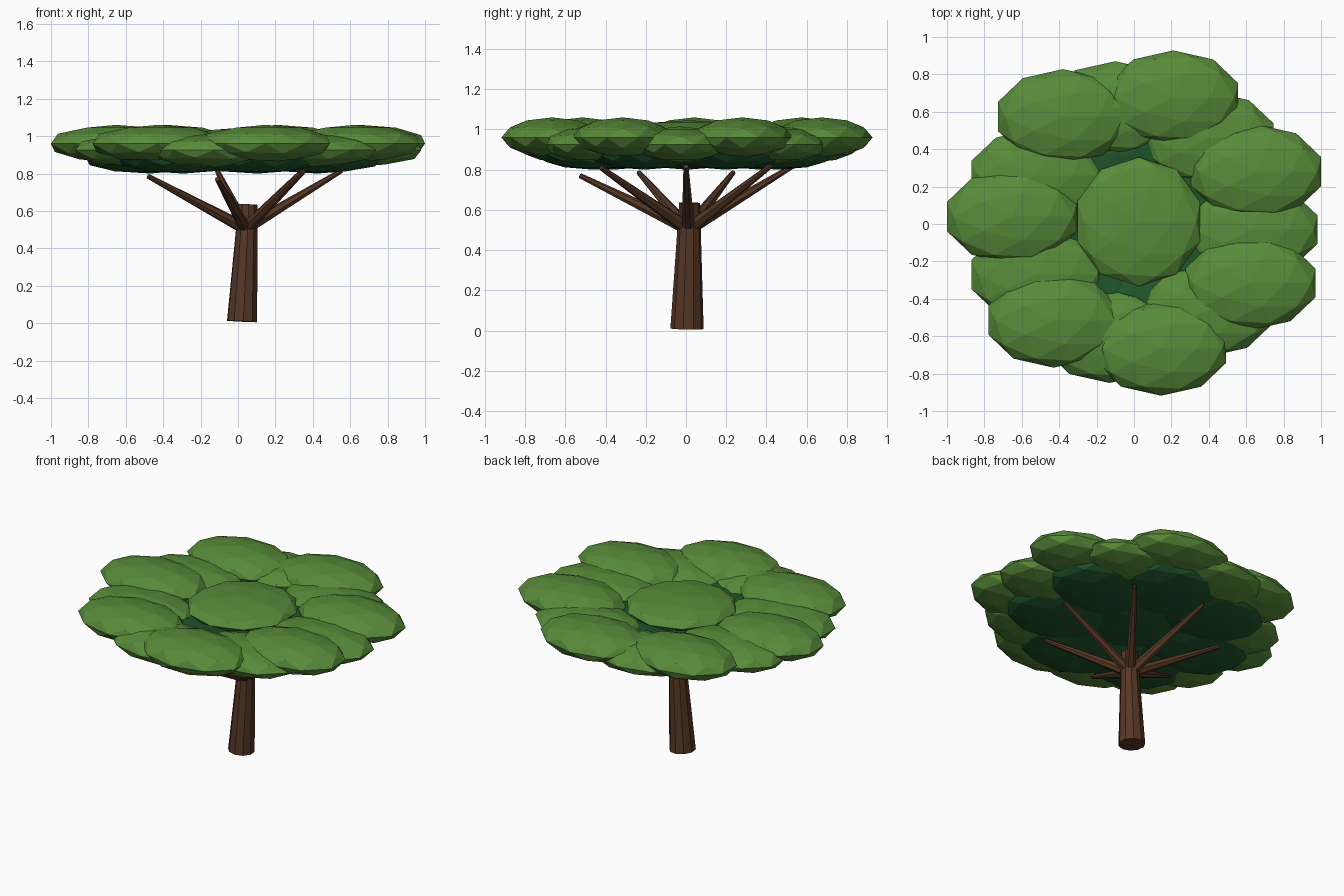
import bpy, math
from mathutils import Vector

if "Cube" in bpy.data.objects:
    bpy.data.objects.remove(bpy.data.objects["Cube"])


def material(name, rgb):
    m = bpy.data.materials.new(name)
    m.diffuse_color = (*rgb, 1)
    m.use_nodes = True
    m.node_tree.nodes["Principled BSDF"].inputs["Base Color"].default_value = m.diffuse_color
    return m


BARK = material("bark brown", (0.092, 0.038, 0.018))
LEAF = material("leaf green", (0.098, 0.26, 0.042))
SHADE = material("deep green", (0.014, 0.092, 0.024))


def blob(name, centre, radii, mat):
    """Flattened low-poly leaf clump."""
    bpy.ops.mesh.primitive_ico_sphere_add(subdivisions=2, radius=1, location=centre)
    o = bpy.context.object
    o.name = name
    o.scale = radii
    o.data.materials.append(mat)


def limb(name, start, end, r1, r2, sides):
    """Tapered round limb between two points."""
    a, b = Vector(start), Vector(end)
    d = b - a
    bpy.ops.mesh.primitive_cone_add(vertices=sides, radius1=r1, radius2=r2,
                                    depth=d.length, location=(a + b) / 2)
    o = bpy.context.object
    o.name = name
    o.rotation_mode = 'QUATERNION'
    o.rotation_quaternion = d.to_track_quat('Z', 'Y')
    o.data.materials.append(BARK)


STEP = math.tau / 7

# Leaning trunk
limb("trunk", (0.022, 0.005, 0.009), (0.053, 0.018, 0.635), 0.083, 0.052, 10)

# Seven spreading branches
tip_heights = [0.815, 0.82, 0.815, 0.785, 0.785, 0.77, 0.81]
for i, z in enumerate(tip_heights):
    a = i * STEP
    c, s = math.cos(a), math.sin(a)
    limb("branch", (0.04 + 0.01 * c, 0.012 + 0.01 * s, 0.51),
         (0.01 + 0.545 * c, 0.54 * s, z), 0.034, 0.013, 7)

# Dark underside clumps
for i in range(7):
    a = math.radians(25) + i * STEP
    blob("under_leaves", (0.47 * math.cos(a), 0.47 * math.sin(a), 0.88),
         (0.36, 0.29, 0.08), SHADE)
blob("under_leaves_centre", (0.01, 0, 0.885), (0.34, 0.34, 0.07), SHADE)

# Lower leaf ring
for x, y in [(0.633, -0.03), (0.40, 0.46), (-0.10, 0.62), (-0.523, 0.26),
             (-0.523, -0.27), (-0.13, -0.60), (0.39, -0.46)]:
    blob("lower_leaves", (x, y, 0.925), (0.365, 0.25, 0.09), LEAF)

# Upper leaf ring
for x, y in [(0.653, 0.28), (0.21, 0.675), (-0.38, 0.575), (-0.653, 0.04),
             (-0.43, -0.515), (0.145, -0.665), (0.622, -0.315)]:
    blob("upper_leaves", (x, y, 0.96), (0.365, 0.253, 0.1), LEAF)

# Middle leaf cap
blob("crown_centre", (0.025, 0.012, 0.975), (0.345, 0.345, 0.07), LEAF)
